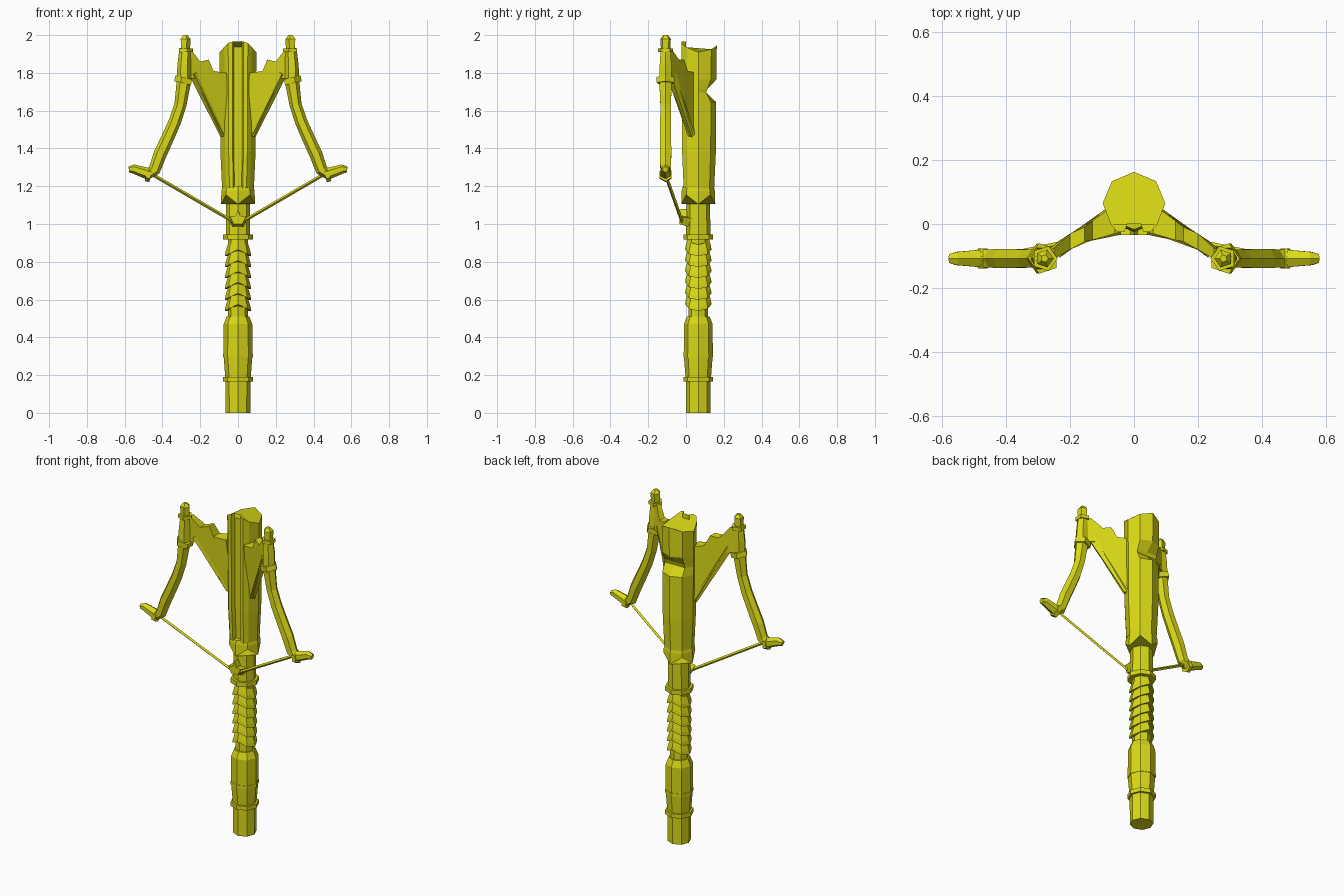
import bpy, bmesh, math
from mathutils import Vector

if "Cube" in bpy.data.objects:
    bpy.data.objects.remove(bpy.data.objects["Cube"])

YC = 0.065  # y of the stock's long axis

yellow = bpy.data.materials.new("olive_yellow")
yellow.diffuse_color = (0.70, 0.70, 0.008, 1)
yellow.use_nodes = True
yellow.node_tree.nodes["Principled BSDF"].inputs["Base Color"].default_value = yellow.diffuse_color


def loft(name, rings, mirror=False):
    """Skin a list of equal-length rings of points and cap both ends."""
    bm = bmesh.new()
    vs = [[bm.verts.new(p) for p in ring] for ring in rings]
    n = len(vs[0])
    for a, b in zip(vs, vs[1:]):
        for i in range(n):
            j = (i + 1) % n
            bm.faces.new((a[i], a[j], b[j], b[i]))
    bm.faces.new(vs[0][::-1])
    bm.faces.new(vs[-1])
    bmesh.ops.recalc_face_normals(bm, faces=bm.faces)
    me = bpy.data.meshes.new(name)
    bm.to_mesh(me)
    bm.free()
    me.materials.append(yellow)
    ob = bpy.data.objects.new(name, me)
    bpy.context.collection.objects.link(ob)
    if mirror:
        ob.modifiers.new("mirror", 'MIRROR').use_mirror_merge = False
    return ob


def octagon(z, r, dip=0.0):
    """Octagon with corners on the axes; dip lowers the x corners."""
    out = []
    for i in range(8):
        a = math.pi / 4 * i
        out.append((r * math.cos(a), YC + r * math.sin(a), z - dip * abs(math.cos(a))))
    return out


def turned(name, profile):
    return loft(name, [octagon(z, r) for z, r in profile])


def tube(name, path, n=6, mirror=True):
    """Tapered n-sided tube through (point, radius) pairs."""
    pts = [Vector(p) for p, r in path]
    rings = []
    for i, (p, r) in enumerate(path):
        t = (pts[min(i + 1, len(pts) - 1)] - pts[max(i - 1, 0)]).normalized()
        side = t.cross(Vector((0, 1, 0))).normalized()
        up = side.cross(t)
        rings.append([pts[i] + r * (math.cos(a) * side + math.sin(a) * up)
                      for a in (2 * math.pi * k / n for k in range(n))])
    return loft(name, rings, mirror)


# Butt and shaft
turned("butt", [(0, .065), (.17, .066), (.31, .077), (.47, .076), (.51, .06)])
turned("butt_ring_lower", [(.165, .079), (.19, .079)])
turned("butt_ring_upper", [(.295, .079), (.315, .079)])
turned("shaft", [(.5, .052), (.93, .052), (.945, .064), (1.2, .062)])
turned("grip_ring", [(.918, .079), (.945, .079)])

# Wrapped grip: overlapping flared bands
for i in range(6):
    z = 0.575 + i * 0.058
    loft("grip_wrap", [octagon(z, .07, .035), octagon(z + .02, .067, .035),
                       octagon(z + .06, .055, .035)])

# Barrel body with front groove, rear notch and saddle-shaped top
HALF = [(0, .163), (.069, .134), (.098, .065), (.073, .0), (.052, -.025), (.03, -.025), (.022, .0)]
SECTION = HALF + [(-x, y) for x, y in HALF[:0:-1]]


def barrel_ring(z, s, y_max=1.0):
    return [(x * s, min(YC + (y - YC) * s, y_max), z) for x, y in SECTION]


top = [(x, y, 1.965 - .1 * max(0, y - .06) * 2 - .055 * max(0, abs(x) - .045) / .053)
       for x, y in SECTION]
loft("barrel", [barrel_ring(1.19, .86), barrel_ring(1.38, .95), barrel_ring(1.645, .97),
                barrel_ring(1.695, .975, .107), barrel_ring(1.715, .98, .113),
                barrel_ring(1.765, .98), top])

# Collar under the barrel with a zigzag lower edge
zig = [(x, y, 1.105 if i % 2 == 0 else 1.155) for i, (x, y, z) in enumerate(octagon(0, .09))]
loft("barrel_collar", [zig, octagon(1.175, .088), octagon(1.2, .082)])

# String catch on the front of the shaft
catch = [(-.03, .98), (.03, .98), (.055, 1.03), (.015, 1.035), (0, 1.08), (-.015, 1.035), (-.055, 1.03)]
loft("string_catch", [[(x, .03, z) for x, z in catch],
                      [(x * .75, -.035, 1.0 + (z - .98) * .8) for x, z in catch]])

# Brackets joining barrel and limbs: (x, z, front y, back y)
br = [(.06, 1.80, -.03, .06), (.13, 1.81, -.05, .01), (.155, 1.87, -.055, -.01),
      (.20, 1.86, -.08, -.03), (.25, 1.925, -.11, -.075), (.285, 1.90, -.13, -.09),
      (.285, 1.77, -.13, -.09), (.225, 1.77, -.09, -.05), (.085, 1.465, .01, .05),
      (.05, 1.465, .02, .06)]
loft("bracket", [[(x, f, z) for x, z, f, b in br], [(x, b, z) for x, z, f, b in br]], True)
tube("bracket_rib", [((.075, .03, 1.47), .02), ((.235, -.08, 1.8), .026)], 4)

# Bow limbs with hooked ends
LY = -.108
limb = [(.28, 1.93, .03), (.285, 1.84, .036), (.287, 1.75, .038), (.305, 1.63, .032),
        (.335, 1.54, .033), (.375, 1.45, .034), (.412, 1.37, .035), (.443, 1.285, .032),
        (.475, 1.265, .032), (.555, 1.292, .024), (.578, 1.288, .016)]
tube("bow_limb", [((x, LY, z), r) for x, z, r in limb])
tube("limb_cap", [((.28, LY, 1.92), .026), ((.28, LY, 1.98), .029), ((.28, LY, 2.0), .012)], 5)
tube("limb_ring", [((.28, LY, 1.91), .041), ((.28, LY, 1.93), .041)], 5)
tube("limb_collar", [((.282, LY, 1.775), .05), ((.289, LY, 1.745), .05)], 5)
tube("hook_band", [((.462, LY, 1.258), .037), ((.485, LY, 1.263), .037)], 6)

# Bowstring
tube("bowstring", [((.45, LY, 1.26), .009), ((.02, -.02, 1.01), .009)], 4)
